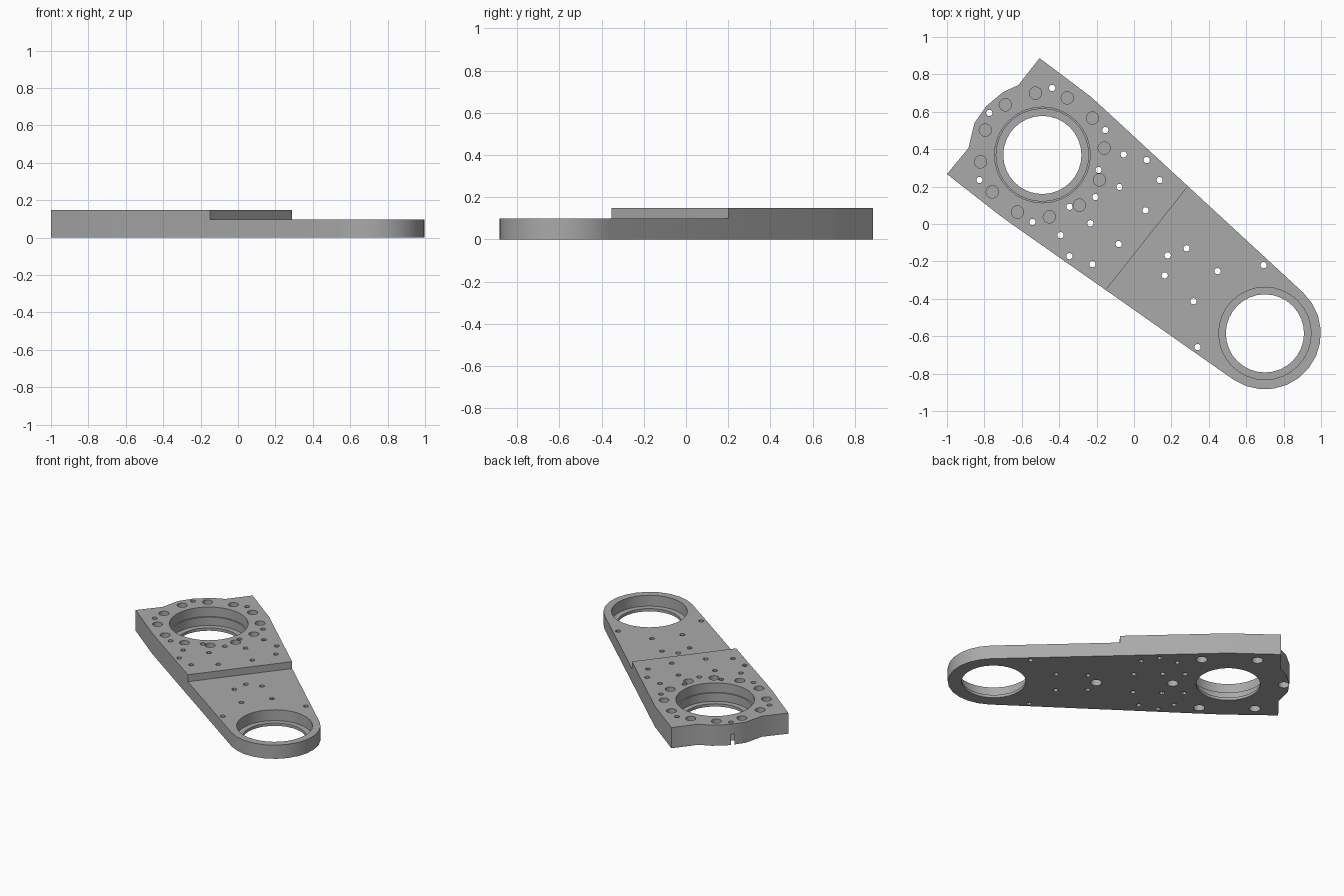
import bpy, bmesh, math

if "Cube" in bpy.data.objects:
    bpy.data.objects.remove(bpy.data.objects["Cube"])

TOP, STEP = 0.148, 0.098          # thick and thin plate heights
BIG, SMALL = (-0.49, 0.369), (0.70, -0.585)
HOLE_R = 0.017


def polar(c, r, deg):
    a = math.radians(deg)
    return c[0] + r * math.cos(a), c[1] + r * math.sin(a)


def add_prism(bm, pts, z0, z1):
    lo = [bm.verts.new((x, y, z0)) for x, y in pts]
    hi = [bm.verts.new((x, y, z1)) for x, y in pts]
    bm.faces.new(lo[::-1])
    bm.faces.new(hi)
    n = len(pts)
    for i in range(n):
        j = (i + 1) % n
        bm.faces.new((lo[i], lo[j], hi[j], hi[i]))


def add_lathe(bm, c, profile, n):
    """Closed stepped plug from (radius, z) pairs, bottom to top."""
    rings = [[bm.verts.new((*polar(c, r, 360 * i / n), z)) for i in range(n)]
             for r, z in profile]
    bm.faces.new(rings[0][::-1])
    bm.faces.new(rings[-1])
    for a, b in zip(rings, rings[1:]):
        for i in range(n):
            j = (i + 1) % n
            bm.faces.new((a[i], a[j], b[j], b[i]))


def make_object(name, bm):
    bmesh.ops.recalc_face_normals(bm, faces=bm.faces[:])
    mesh = bpy.data.meshes.new(name)
    bm.to_mesh(mesh)
    bm.free()
    ob = bpy.data.objects.new(name, mesh)
    bpy.context.collection.objects.link(ob)
    return ob


# Tapered arm outline: square-cornered head with a bulge, rounded far end
outline = [(-0.23, 0.68), (-0.29, 0.725), (-0.505, 0.887), (-0.618, 0.743),
           (-0.70, 0.705), (-0.79, 0.63), (-0.853, 0.54), (-0.885, 0.406),
           (-1.0, 0.267), (-0.714, 0.043), (-0.64, -0.01)]
outline += [polar(SMALL, 0.299, -124 + 171 * i / 12) for i in range(13)]
bm = bmesh.new()
add_prism(bm, outline, 0, TOP)
arm = make_object("arm_plate", bm)

# Lowered area over the thin half
bm = bmesh.new()
add_prism(bm, [(-0.271, -0.505), (1.0, -1.513), (2.0, 0.0), (0.41, 0.355)], STEP, 0.4)
step_cutter = make_object("step_cutter", bm)

# Bearing bores with retaining lips
bm = bmesh.new()
add_lathe(bm, BIG, [(0.209, -0.1), (0.209, 0.02), (0.247, 0.02), (0.247, 0.08),
                    (0.256, 0.08), (0.256, 0.3)], 32)
add_lathe(bm, SMALL, [(0.209, -0.1), (0.209, 0.02), (0.247, 0.02), (0.247, 0.3)], 32)

# Ring of twelve blind holes in the head
for i in range(12):
    add_lathe(bm, polar(BIG, 0.333, 6.4 + 30 * i), [(0.033, 0.04), (0.033, 0.3)], 16)

# Bolt holes counterbored from below
for c in [polar(BIG, 0.362, 21.6 + 60 * i) for i in range(6)] + [(0.18, -0.168)]:
    add_lathe(bm, c, [(0.037, -0.1), (0.037, 0.075), (HOLE_R, 0.075), (HOLE_R, 0.3)], 16)

# Plain through holes
for c in [(-0.055, 0.372), (0.068, 0.342), (0.137, 0.235), (-0.19, 0.289),
          (-0.078, 0.198), (-0.345, 0.092), (0.062, 0.073), (-0.233, 0.004),
          (-0.393, -0.06), (-0.082, -0.107), (-0.345, -0.172), (-0.222, -0.215),
          (0.281, -0.13), (0.164, -0.275), (0.447, -0.252), (0.693, -0.22),
          (0.318, -0.413), (0.34, -0.658)]:
    add_lathe(bm, c, [(HOLE_R, -0.1), (HOLE_R, 0.3)], 12)
hole_cutter = make_object("hole_cutter", bm)

# Cut, then bake the result and drop the cutters
for cutter in (step_cutter, hole_cutter):
    mod = arm.modifiers.new(cutter.name, 'BOOLEAN')
    mod.operation = 'DIFFERENCE'
    mod.solver = 'EXACT'
    mod.object = cutter
bpy.context.view_layer.update()
baked = bpy.data.meshes.new_from_object(arm.evaluated_get(bpy.context.evaluated_depsgraph_get()))
arm.modifiers.clear()
arm.data = baked
for cutter in (step_cutter, hole_cutter):
    bpy.data.objects.remove(cutter)

metal = bpy.data.materials.new("grey_metal")
metal.diffuse_color = (0.4, 0.4, 0.4, 1)
metal.use_nodes = True
metal.node_tree.nodes["Principled BSDF"].inputs["Base Color"].default_value = metal.diffuse_color
arm.data.materials.clear()
arm.data.materials.append(metal)

bpy.context.view_layer.objects.active = arm
arm.select_set(True)
bpy.ops.object.shade_smooth_by_angle(angle=math.radians(30))
